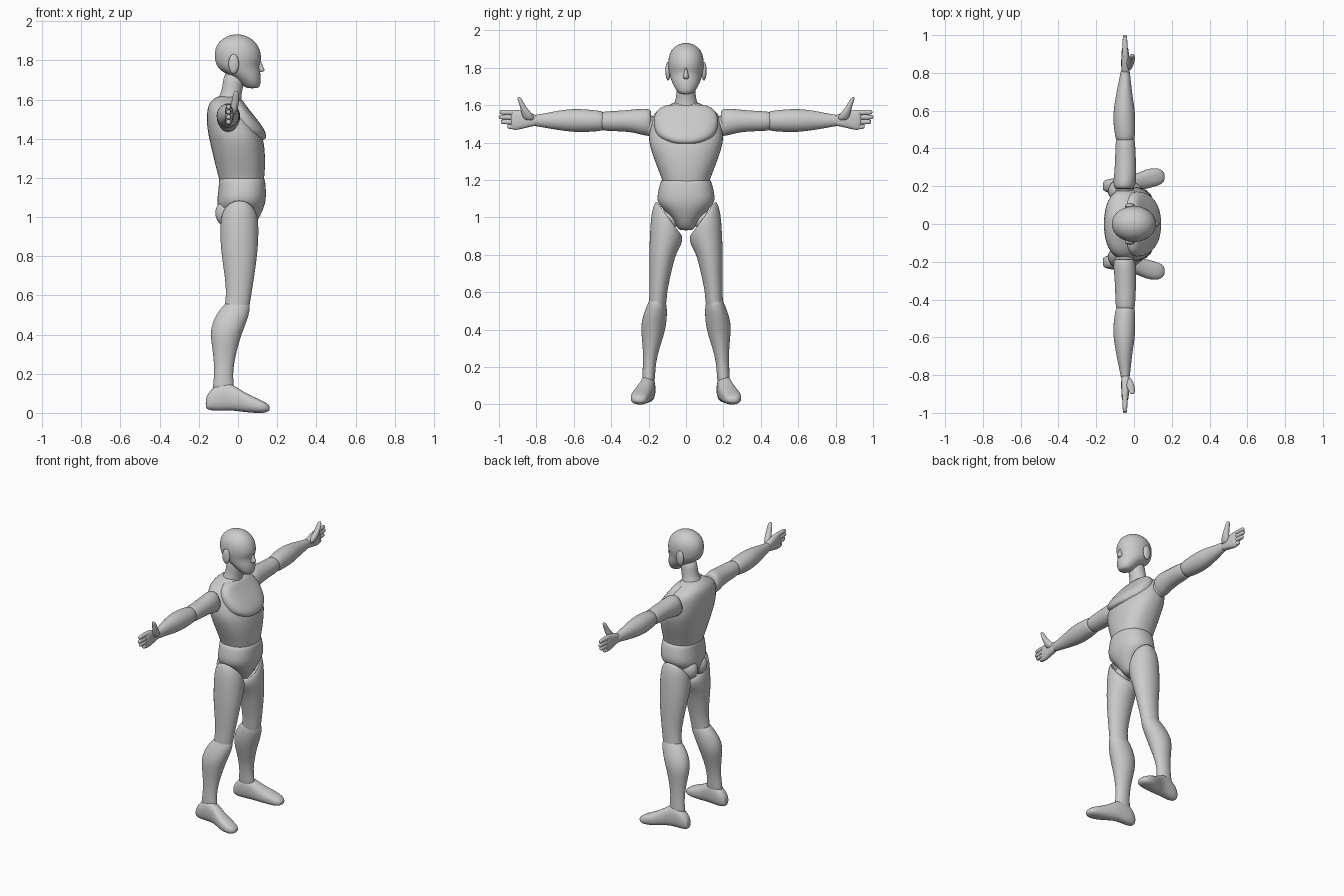
import bpy, bmesh, math


def finish(ob, mirror, subsurf):
    for p in ob.data.polygons:
        p.use_smooth = True
    if mirror:
        ob.modifiers.new("mirror", 'MIRROR').use_axis = (False, True, False)
    if subsurf:
        m = ob.modifiers.new("subsurf", 'SUBSURF')
        m.levels = m.render_levels = subsurf
    return ob


def loft(name, axis, rings, mirror=False, n=24, power=2.0, tilts=None, subsurf=1):
    """Skin rounded rings (position, a0, a1, b0, b1) stacked along an axis."""
    bm = bmesh.new()
    loops = []
    for i, (t, a0, a1, b0, b1) in enumerate(rings):
        loop = []
        for k in range(n):
            c, s = math.cos(2 * math.pi * k / n), math.sin(2 * math.pi * k / n)
            c = math.copysign(abs(c) ** (2 / power), c)
            s = math.copysign(abs(s) ** (2 / power), s)
            a = (a0 + a1) / 2 + (a1 - a0) / 2 * c
            b = (b0 + b1) / 2 + (b1 - b0) / 2 * s
            h = t + (tilts[i] * (b - (b0 + b1) / 2) if tilts else 0)
            loop.append(bm.verts.new({'x': (h, a, b), 'y': (a, h, b), 'z': (a, b, h)}[axis]))
        loops.append(loop)
    for lo, hi in zip(loops, loops[1:]):
        for k in range(n):
            j = (k + 1) % n
            bm.faces.new((lo[k], lo[j], hi[j], hi[k]))
    bm.faces.new(loops[0])
    bm.faces.new(loops[-1])
    bmesh.ops.recalc_face_normals(bm, faces=bm.faces)
    me = bpy.data.meshes.new(name)
    bm.to_mesh(me)
    bm.free()
    ob = bpy.data.objects.new(name, me)
    bpy.context.collection.objects.link(ob)
    return finish(ob, mirror, subsurf)


def column(name, rings, **kw):
    """Body part centred on y = 0: rings are (z, back x, front x, half width)."""
    return loft(name, 'z', [(z, a, b, -w, w) for z, a, b, w in rings], **kw)


def ball(name, loc, size, mirror=True):
    bm = bmesh.new()
    bmesh.ops.create_uvsphere(bm, u_segments=24, v_segments=14, radius=1)
    bmesh.ops.scale(bm, vec=size, verts=bm.verts)
    bmesh.ops.translate(bm, vec=loc, verts=bm.verts)
    me = bpy.data.meshes.new(name)
    bm.to_mesh(me)
    bm.free()
    ob = bpy.data.objects.new(name, me)
    bpy.context.collection.objects.link(ob)
    return finish(ob, mirror, 0)


# head, nose, ears and neck
column("head", [
    (1.657, .05, .095, .025), (1.665, .03, .112, .042), (1.695, .00, .118, .063),
    (1.73, -.055, .116, .078), (1.75, -.095, .112, .085), (1.78, -.112, .108, .092),
    (1.80, -.118, .120, .095), (1.84, -.121, .118, .097), (1.88, -.110, .102, .088),
    (1.91, -.082, .073, .066), (1.928, -.045, .035, .035), (1.932, -.02, .01, .012)])
column("nose", [(1.81, .08, .115, .006), (1.78, .08, .122, .010),
                (1.755, .08, .138, .015), (1.745, .08, .136, .018), (1.738, .08, .115, .012)], n=12)
ball("ear", (-.022, .096, 1.782), (.027, .014, .05))
column("neck", [(1.55, -.13, .03, .09), (1.60, -.105, .015, .065), (1.64, -.085, .02, .053),
                (1.68, -.078, .03, .05), (1.75, -.07, .04, .05)])

# torso, chest plate, pelvis
column("torso", [
    (1.62, -.10, .01, .055), (1.603, -.125, .012, .085), (1.585, -.145, .02, .135),
    (1.555, -.157, .04, .178), (1.50, -.162, .08, .19), (1.43, -.155, .118, .203),
    (1.38, -.143, .135, .195), (1.30, -.125, .140, .168), (1.22, -.105, .138, .135),
    (1.17, -.09, .13, .12), (1.12, -.08, .12, .11)], power=2.3)
column("chest_plate", [
    (1.605, -.05, .015, .09), (1.59, -.05, .028, .14), (1.55, -.05, .055, .172),
    (1.50, -.05, .098, .175), (1.45, -.05, .134, .165), (1.42, -.05, .146, .14),
    (1.40, -.05, .144, .10), (1.39, -.05, .13, .07)], power=2.6)
column("pelvis", [
    (1.205, -.085, .12, .115), (1.20, -.10, .138, .135), (1.16, -.098, .142, .146),
    (1.11, -.105, .145, .156), (1.07, -.108, .14, .152), (1.03, -.10, .126, .108),
    (.98, -.085, .10, .065), (.945, -.065, .075, .046), (.93, -.045, .05, .036)], power=2.3)
ball("buttock", (-.052, .05, 1.02), (.064, .052, .07))
ball("hip_joint", (.01, .09, .985), (.055, .048, .055))

# thigh: slanted, hollowed top that cups the hip
loft("thigh", 'z', [
    (.47, -.06, .045, .12, .195), (.52, -.075, .055, .105, .20), (.60, -.058, .068, .102, .195),
    (.70, -.068, .084, .08, .196), (.80, -.084, .098, .058, .197), (.87, -.090, .104, .034, .194),
    (.955, -.092, .106, .018, .186), (.992, -.086, .10, .020, .162), (.997, -.08, .094, .026, .155),
    (.985, -.072, .086, .034, .148), (.94, -.05, .06, .06, .14)],
    mirror=True, tilts=[0, 0, 0, 0, .1, .4, 1.0, 1.35, 1.35, 1.3, 1.0])

# lower leg and foot
loft("lower_leg", 'z', [
    (.58, -.04, .045, .125, .185), (.55, -.075, .064, .105, .20), (.50, -.115, .057, .10, .222),
    (.43, -.142, .03, .104, .242), (.37, -.138, .008, .118, .238), (.30, -.127, -.010, .142, .231),
    (.22, -.121, -.026, .162, .229), (.15, -.125, -.024, .165, .235), (.08, -.14, -.01, .17, .235)],
    mirror=True)
loft("foot", 'x', [
    (-.165, .185, .22, .03, .065), (-.158, .172, .232, .016, .095), (-.12, .162, .242, .010, .14),
    (-.07, .163, .245, .012, .162), (-.02, .168, .252, .012, .142), (.03, .178, .276, .004, .105),
    (.09, .192, .298, -.001, .078), (.135, .205, .295, -.001, .058), (.156, .22, .278, .008, .042),
    (.162, .235, .265, .015, .033)], mirror=True, power=2.4)

# arm
ball("shoulder_joint", (-.05, .195, 1.49), (.05, .05, .055))
loft("upper_arm", 'y', [
    (.185, -.09, -.015, 1.46, 1.56), (.19, -.108, .005, 1.435, 1.58), (.23, -.110, .012, 1.437, 1.583),
    (.28, -.103, .012, 1.455, 1.577), (.36, -.100, .010, 1.460, 1.570), (.44, -.098, .006, 1.462, 1.567),
    (.465, -.09, -.002, 1.47, 1.56)], mirror=True)
loft("forearm", 'y', [
    (.43, -.092, .0, 1.468, 1.562), (.46, -.10, .005, 1.46, 1.570), (.53, -.110, .007, 1.456, 1.578),
    (.60, -.110, .006, 1.455, 1.581), (.68, -.096, -.008, 1.466, 1.572), (.75, -.082, -.016, 1.478, 1.557),
    (.80, -.072, -.021, 1.487, 1.549), (.83, -.066, -.026, 1.492, 1.545)], mirror=True)

# hand with four closed fingers and a thumb
loft("palm", 'y', [
    (.785, -.066, -.024, 1.492, 1.545), (.83, -.068, -.022, 1.485, 1.556), (.875, -.068, -.024, 1.474, 1.572),
    (.915, -.066, -.028, 1.464, 1.575), (.94, -.063, -.032, 1.472, 1.572)], mirror=True, power=2.6)
for i, tip in enumerate((.997, 1.002, .99, .955)):
    zc = 1.561 - .0255 * i
    loft(f"finger_{i + 1}", 'y', [
        (.87, -.064, -.032, zc - .013, zc + .013), (.93, -.063, -.033, zc - .014, zc + .014),
        (tip - .008, -.06, -.036, zc - .012, zc + .014), (tip, -.055, -.04, zc - .008, zc + .01)],
        mirror=True, n=12, power=2.6)
loft("thumb", 'z', [
    (1.515, -.05, -.018, .81, .86), (1.54, -.046, -.003, .81, .877), (1.575, -.036, .004, .842, .884),
    (1.605, -.03, .006, .864, .892), (1.635, -.024, .004, .879, .902), (1.645, -.018, -.002, .888, .900)],
    mirror=True, n=14)
